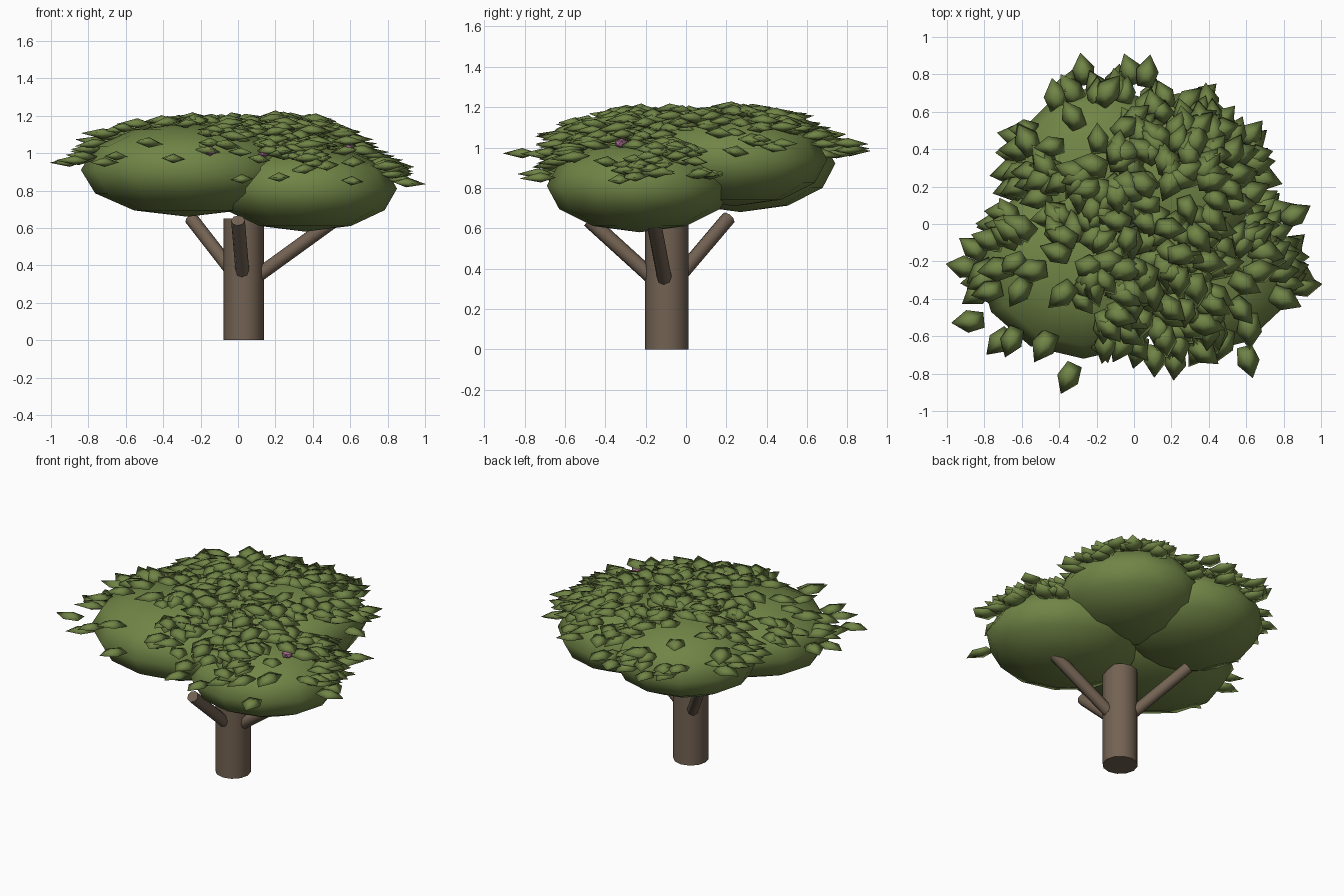
import bpy, bmesh, math, random
from mathutils import Vector, Matrix, Euler

random.seed(11)
if "Cube" in bpy.data.objects:
    bpy.data.objects.remove(bpy.data.objects["Cube"], do_unlink=True)


def material(name, rgb):
    m = bpy.data.materials.new(name)
    m.use_nodes = True
    m.diffuse_color = (*rgb, 1)
    m.node_tree.nodes["Principled BSDF"].inputs["Base Color"].default_value = (*rgb, 1)
    return m


bark = material("bark_brown", (0.17, 0.122, 0.085))
green = material("foliage_green", (0.165, 0.235, 0.062))
pink = material("blossom_pink", (0.36, 0.14, 0.26))


def finish(bm, name, mat, smooth_angle):
    bmesh.ops.recalc_face_normals(bm, faces=bm.faces)
    mesh = bpy.data.meshes.new(name)
    bm.to_mesh(mesh)
    bm.free()
    mesh.materials.append(mat)
    obj = bpy.data.objects.new(name, mesh)
    bpy.context.collection.objects.link(obj)
    bpy.ops.object.select_all(action="DESELECT")
    obj.select_set(True)
    bpy.context.view_layer.objects.active = obj
    bpy.ops.object.shade_smooth_by_angle(angle=math.radians(smooth_angle))


def limb(name, start, end, radius, sides):
    start, end = Vector(start), Vector(end)
    axis = end - start
    mat = Matrix.Translation((start + end) / 2) @ axis.to_track_quat("Z", "Y").to_matrix().to_4x4()
    bm = bmesh.new()
    bmesh.ops.create_cone(bm, cap_ends=True, segments=sides, radius1=radius,
                          radius2=radius, depth=axis.length, matrix=mat)
    finish(bm, name, bark, 50)


# Trunk and three branches
limb("trunk", (0.03, -0.095, 0), (0.03, -0.095, 0.65), 0.108, 12)
fork = (0.03, -0.095, 0.29)
for name, tip in (("front_branch", (0.0, -0.48, 0.64)),
                  ("left_branch", (0.5, -0.16, 0.63)),
                  ("back_branch", (-0.25, 0.21, 0.65))):
    limb(name, fork, tip, 0.037, 8)

# Canopy: four overlapping flattened crowns (centre, radii, leaf count)
crowns = {
    "front_right_crown": (Vector((-0.27, -0.22, 0.91)), Vector((0.57, 0.5, 0.25)), 72),
    "front_left_crown": (Vector((0.36, -0.23, 0.81)), Vector((0.49, 0.46, 0.23)), 68),
    "back_right_crown": (Vector((-0.19, 0.27, 0.92)), Vector((0.47, 0.47, 0.24)), 70),
    "back_left_crown": (Vector((0.24, 0.24, 0.94)), Vector((0.44, 0.46, 0.23)), 85),
}
for name, (centre, radii, _) in crowns.items():
    bm = bmesh.new()
    bmesh.ops.create_uvsphere(bm, u_segments=12, v_segments=6, radius=1,
                              matrix=Matrix.Translation(centre) @ Matrix.Diagonal((*radii, 1)))
    finish(bm, name, green, 180)

# Leaf: blunt base, pointed tip along +y, ridged above and below
OUTLINE = [(0, 0.1), (0.062, 0.012), (0.042, -0.08), (-0.042, -0.08), (-0.062, 0.012)]


def add_leaf(bm, place, yaw, size, tilt):
    mat = (Matrix.Translation(place)
           @ Euler((random.uniform(-tilt, tilt), random.uniform(-tilt, tilt), yaw)).to_matrix().to_4x4()
           @ Matrix.Scale(size, 4))
    ring = [bm.verts.new(mat @ Vector((x, y, 0))) for x, y in OUTLINE]
    for peak in (0.028, -0.024):
        top = bm.verts.new(mat @ Vector((0, -0.01, peak)))
        for a, b in zip(ring, ring[1:] + ring[:1]):
            bm.faces.new((a, b, top))


def inside_other(p, own):
    for name, (c, r, _) in crowns.items():
        if name != own and sum(((p[i] - c[i]) / r[i]) ** 2 for i in range(3)) < 0.9:
            return True
    return False


# Blossom places, and sparse patches where the crown shows through (x, y, radius)
blossoms = [Vector(s) for s in ((-0.15, -0.65, 1.01), (0.14, -0.56, 1.0),
                                (0.59, -0.32, 1.02), (0.57, 0.24, 1.025))]
bare = [(-0.45, -0.55, 0.27), (-0.32, 0.5, 0.2), (0.65, -0.52, 0.22), (-0.55, 0.1, 0.1)]

bm = bmesh.new()
for name, (c, r, count) in crowns.items():
    made = tries = 0
    while made < count and tries < 5000:
        tries += 1
        h = 0.1 + 0.9 * random.random() ** 0.8
        a = random.uniform(0, math.tau)
        flat = math.sqrt(1 - h * h)
        unit = Vector((flat * math.cos(a), flat * math.sin(a), h))
        lift = random.uniform(1.0, 1.08)
        p = Vector([c[i] + unit[i] * r[i] * lift for i in range(3)])
        p.z += 0.015
        if inside_other(p, name) or abs(p.x) > 0.88 or abs(p.y) > 0.8:
            continue
        # Keep the front slopes and the patches mostly clear
        sparse = (math.sin(a) < -0.2 and h < 0.6) or any(
            math.hypot(p.x - x, p.y - y) < d for x, y, d in bare)
        if sparse and random.random() < 0.87:
            continue
        if any((p - b).length < 0.1 for b in blossoms):
            continue
        add_leaf(bm, p, a - math.pi / 2 + random.uniform(-0.7, 0.7), random.uniform(0.88, 1.1), 0.16)
        made += 1

# Domed layer of leaves bridging the valley between the front crowns
for _ in range(62):
    x, y = random.uniform(-0.2, 0.45), random.uniform(-0.74, 0.05)
    z = 1.2 - 0.35 * (x * x + y * y) - random.uniform(0, 0.05)
    add_leaf(bm, (x, y, z), math.atan2(y, x) - math.pi / 2 + random.uniform(-0.7, 0.7),
             random.uniform(0.88, 1.1), 0.16)

# A leaf sheltering each blossom
for b in blossoms:
    add_leaf(bm, b + Vector((0, 0, 0.045)), math.atan2(b.y, b.x) - math.pi / 2, 1.0, 0.05)

# Outlying leaves that stick out past the rim (x, y, z, heading in degrees)
for x, y, z, heading in ((-0.91, -0.23, 0.95, 170), (0.91, -0.33, 0.84, 5),
                         (-0.27, 0.82, 0.98, 100), (-0.35, -0.82, 0.97, 245),
                         (0.61, -0.73, 0.85, 285), (-0.88, -0.52, 0.96, 185),
                         (-0.02, 0.82, 0.99, 110), (0.07, 0.81, 1.02, 80),
                         (0.86, 0.05, 0.93, 30), (-0.72, -0.63, 0.95, 225),
                         (0.22, -0.74, 0.87, 265), (0.02, -0.68, 0.86, 255)):
    add_leaf(bm, (x, y, z), math.radians(heading - 90), 0.98, 0.06)
finish(bm, "leaves", green, 180)

# Small blossoms among the leaves
bm = bmesh.new()
for spot in blossoms:
    bmesh.ops.create_icosphere(bm, subdivisions=1, radius=0.036,
                               matrix=Matrix.Translation(spot) @ Matrix.Diagonal((1, 1, 0.7, 1)))
finish(bm, "blossoms", pink, 30)
